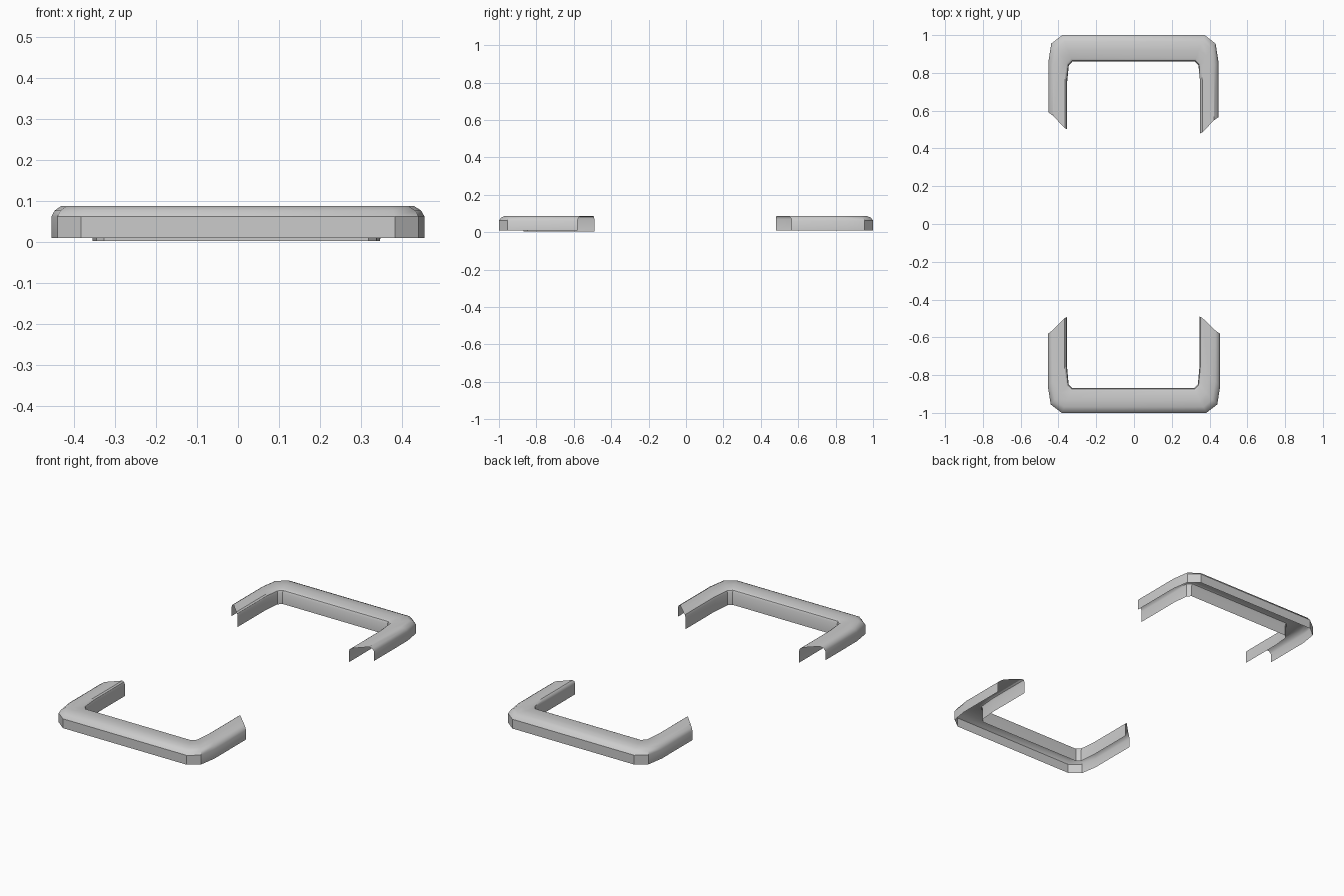
import bpy, bmesh
from mathutils import Vector

if "Cube" in bpy.data.objects:
    bpy.data.objects.remove(bpy.data.objects["Cube"])

# Channel section: (0 = outer wall .. 1 = inner wall, height)
SECTION = [(0, 0.01), (0, 0.062), (0.08, 0.077), (0.24, 0.088), (0.55, 0.088),
           (0.88, 0.088), (0.96, 0.082), (1, 0.07), (1, 0.0)]


def corner_frames(side, outer_x, inner_x, inner_y, end_outer, end_inner):
    """Frames (outer point, inner point) of one half, from arm tip to middle."""
    outer = [(outer_x, end_outer), (outer_x, 0.86), (outer_x - 0.015, 0.955),
             (outer_x - 0.073, 1.0)]
    inner = [(inner_x, end_inner), (inner_x, 0.75), (inner_x - 0.009, inner_y - 0.02),
             (inner_x - 0.028, inner_y)]
    return [(Vector((side * a[0], a[1])), Vector((side * b[0], b[1])))
            for a, b in zip(outer, inner)]


def bumper(name, sign, left, right, inner_base):
    frames = corner_frames(-1, *left) + corner_frames(1, *right)[::-1]
    bm = bmesh.new()
    rows = []
    for i, (o, n) in enumerate(frames):
        tip = i in (0, len(frames) - 1)
        row = []
        for t, z in SECTION:
            p = o.lerp(n, t)
            if tip:
                # sloping cut-back at the open end of each arm
                s = min(max((t - 0.18) / 0.7, 0), 1)
                e = 0.12 * min(t / 0.18, 1) + 0.82 * s + 0.06 * max((t - 0.88) / 0.12, 0)
                p.y = o.y + (n.y - o.y) * e
            row.append(bm.verts.new((p.x, sign * p.y, z if z > 0 else inner_base)))
        rows.append(row)
    for a, b in zip(rows, rows[1:]):
        for j in range(len(SECTION) - 1):
            f = (a[j], a[j + 1], b[j + 1], b[j])
            bm.faces.new(f)
    # make the shell face outward (top faces up)
    bm.normal_update()
    if sum(f.normal.z * f.calc_area() for f in bm.faces) < 0:
        bmesh.ops.reverse_faces(bm, faces=bm.faces[:])
    me = bpy.data.meshes.new(name)
    bm.to_mesh(me)
    bm.free()
    ob = bpy.data.objects.new(name, me)
    bpy.context.collection.objects.link(ob)
    bpy.context.view_layer.objects.active = ob
    ob.select_set(True)
    bpy.ops.object.shade_smooth_by_angle(angle=0.6)
    ob.select_set(False)


# Front and back open-bottomed U-shaped guards
bumper("front_guard", -1, (0.456, 0.355, 0.868, 0.58, 0.493),
       (0.456, 0.347, 0.868, 0.58, 0.49), 0.003)
bumper("back_guard", 1, (0.453, 0.354, 0.86, 0.59, 0.502),
       (0.447, 0.35, 0.86, 0.565, 0.48), 0.009)
